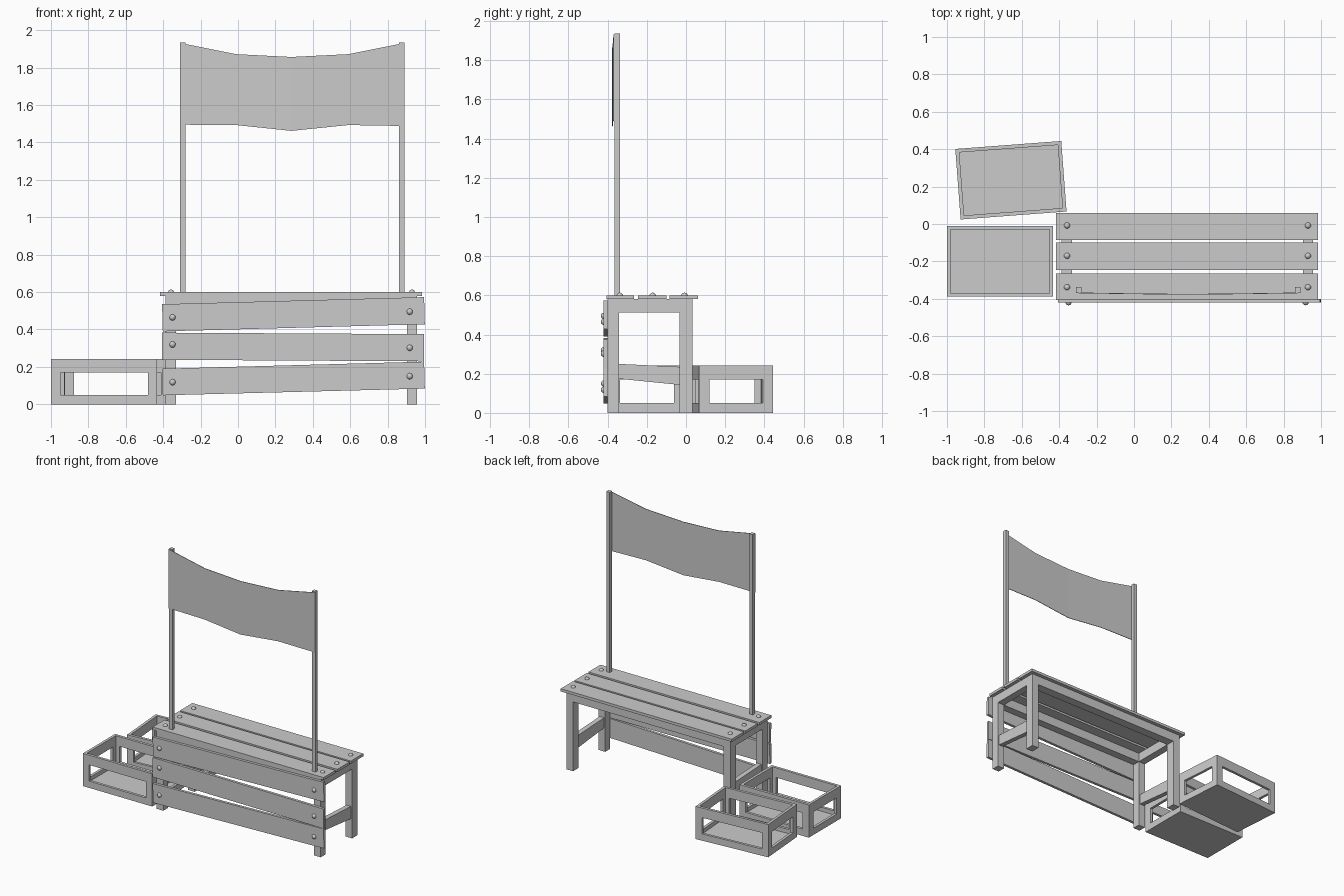
import bpy, bmesh, math
from mathutils import Matrix, Vector

if "Cube" in bpy.data.objects:
    bpy.data.objects.remove(bpy.data.objects["Cube"])


def finish(name, bm):
    bmesh.ops.recalc_face_normals(bm, faces=bm.faces)
    me = bpy.data.meshes.new(name)
    bm.to_mesh(me)
    bm.free()
    ob = bpy.data.objects.new(name, me)
    bpy.context.collection.objects.link(ob)
    return ob


def add_prism(bm, profile, axis, a, b):
    """Extrude a 2D profile along 'x' (y,z points) or 'y' (x,z points)."""
    def pt(p, t):
        return (t, p[0], p[1]) if axis == 'x' else (p[0], t, p[1])
    lo = [bm.verts.new(pt(p, a)) for p in profile]
    hi = [bm.verts.new(pt(p, b)) for p in profile]
    n = len(profile)
    bm.faces.new(lo)
    bm.faces.new(hi[::-1])
    for i in range(n):
        j = (i + 1) % n
        bm.faces.new((lo[i], lo[j], hi[j], hi[i]))


def add_box(bm, x0, x1, y0, y1, z0, z1):
    add_prism(bm, [(x0, z0), (x1, z0), (x1, z1), (x0, z1)], 'y', y0, y1)


def box(name, *dims):
    bm = bmesh.new()
    add_box(bm, *dims)
    return finish(name, bm)


def prism(name, *args):
    bm = bmesh.new()
    add_prism(bm, *args)
    return finish(name, bm)


def bolt(name, loc):
    bm = bmesh.new()
    bmesh.ops.create_uvsphere(bm, u_segments=10, v_segments=6, radius=0.017)
    ob = finish(name, bm)
    ob.location = loc
    ob.data.shade_smooth()
    return ob


# Table legs and the aprons joining them
LEGS_X = ((-0.387, -0.332), (0.903, 0.958))
LEGS_Y = ((-0.40, -0.343), (-0.033, 0.033))
for x0, x1 in LEGS_X:
    for y0, y1 in LEGS_Y:
        box("leg", x0, x1, y0, y1, 0, 0.58)
    box("end_apron", x0, x1, -0.343, -0.033, 0.513, 0.58)
    # Sloping stretcher between front and back legs
    xc = (x0 + x1) / 2
    prism("end_stretcher", [(-0.343, 0.174), (-0.033, 0.143),
                            (-0.033, 0.235), (-0.343, 0.25)], 'x', xc - 0.018, xc + 0.018)
for y0, y1 in LEGS_Y:
    box("long_apron", -0.332, 0.903, y0, y1, 0.513, 0.58)

# Table top planks with bolts
for y0, y1, yb in ((-0.085, 0.06, -0.008), (-0.245, -0.10, -0.17), (-0.405, -0.265, -0.338)):
    box("top_plank", -0.416, 0.985, y0, y1, 0.58, 0.60)
    for xb in (-0.358, 0.93):
        bolt("top_bolt", (xb, yb, 0.597))

# Crooked front boards: bottom/top height on the left, then on the right
for bl, tl, br, tr, zl, zr in ((0.390, 0.535, 0.428, 0.573, 0.465, 0.495),
                               (0.238, 0.383, 0.230, 0.375, 0.32, 0.302),
                               (0.048, 0.190, 0.084, 0.228, 0.118, 0.15)):
    skew = (tr - tl) * 0.1
    prism("front_board", [(-0.406 + skew, bl), (0.995 + skew, br),
                          (0.995, tr), (-0.406, tl)], 'y', -0.42, -0.40)
    bolt("front_bolt", (-0.35, -0.418, zl))
    bolt("front_bolt", (0.918, -0.418, zr))

# Banner posts
for x0, x1 in ((-0.31, -0.282), (0.862, 0.89)):
    box("banner_post", x0, x1, -0.366, -0.338, 0.58, 1.935)

# Sagging cloth banner
bm = bmesh.new()
cloth = ((-0.31, -0.368, 1.495, 1.932), (-0.01, -0.373, 1.493, 1.872), (0.285, -0.376, 1.462, 1.857),
         (0.59, -0.373, 1.493, 1.872), (0.89, -0.368, 1.488, 1.932))
cols = [(bm.verts.new((x, y, lo)), bm.verts.new((x, y, hi))) for x, y, lo, hi in cloth]
for (a, b), (c, d) in zip(cols, cols[1:]):
    bm.faces.new((a, c, d, b))
banner = finish("banner", bm)
mod = banner.modifiers.new("thickness", 'SOLIDIFY')
mod.thickness = 0.004
mod.offset = 0


def crate(name, loc, angle):
    """Open crate: floor plus four walls, each with a window opening."""
    w, d, h, t = 0.284, 0.189, 0.242, 0.02
    bm = bmesh.new()
    add_box(bm, -w + t, w - t, -d + t, d - t, 0, 0.02)
    for s in (-1, 1):
        ya, yb = sorted((s * d, s * (d - t)))
        xa, xb = sorted((s * w, s * (w - t)))
        for z0, z1 in ((0, 0.05), (0.17, h)):
            add_box(bm, -w, w, ya, yb, z0, z1)
            add_box(bm, xa, xb, -d + t, d - t, z0, z1)
        for r in (-1, 1):
            pa, pb = sorted((r * w, r * (w - 0.05)))
            add_box(bm, pa, pb, ya, yb, 0.05, 0.17)
            qa, qb = sorted((r * (d - t), r * (d - 0.052)))
            add_box(bm, xa, xb, qa, qb, 0.05, 0.17)
    ob = finish(name, bm)
    ob.location = loc
    ob.rotation_euler.z = math.radians(angle)


# Two crates beside the table
crate("front_crate", (-0.716, -0.199, 0), 0)
crate("back_crate", (-0.658, 0.234, 0), 4.3)
